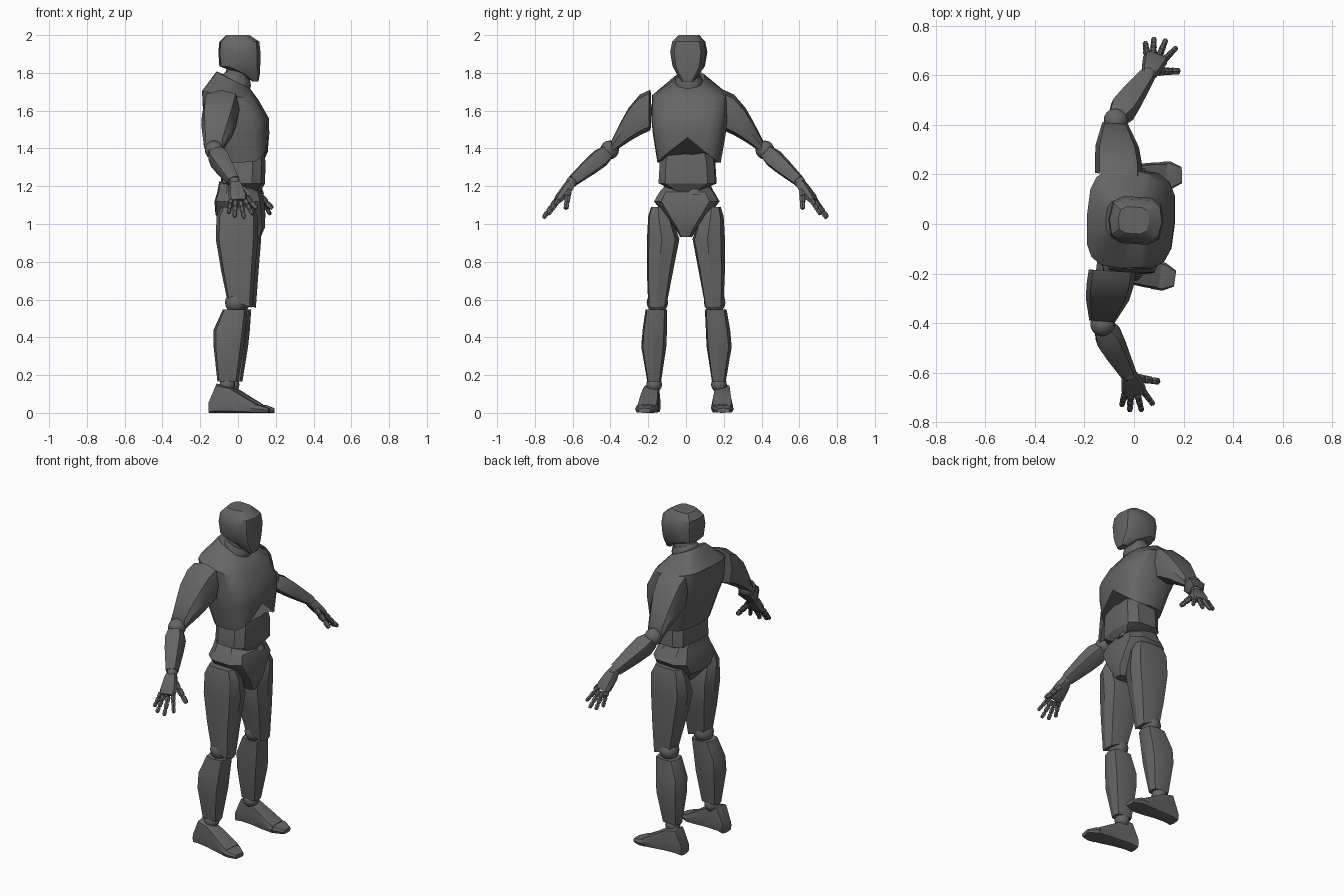
import bpy, bmesh, math
from mathutils import Vector, Matrix

if "Cube" in bpy.data.objects:
    bpy.data.objects.remove(bpy.data.objects["Cube"])

grey = bpy.data.materials.new("dark grey")
grey.diffuse_color = (0.13, 0.13, 0.13, 1)
grey.use_nodes = True
grey.node_tree.nodes["Principled BSDF"].inputs["Base Color"].default_value = grey.diffuse_color
TWIST = Matrix.Rotation(-0.065, 4, 'Z')   # whole figure is turned slightly
UP = (Vector((0, 0, 0)), Vector((0, 0, 1)))
SIDE = (Vector((0, 0, 0)), Vector((0, 1, 0)))


def finish(bm, name, angle=32):
    bmesh.ops.recalc_face_normals(bm, faces=bm.faces)
    bm.transform(TWIST)
    me = bpy.data.meshes.new(name)
    bm.to_mesh(me)
    bm.free()
    ob = bpy.data.objects.new(name, me)
    bpy.context.collection.objects.link(ob)
    me.materials.append(grey)
    bpy.ops.object.select_all(action='DESELECT')
    ob.select_set(True)
    bpy.context.view_layer.objects.active = ob
    bpy.ops.object.shade_smooth_by_angle(angle=math.radians(angle))
    return ob


def loft(name, a, b, secs, s=1, n=8, p=0.6, ref=(1, 0, 0), dy=0, edit=None):
    """Skin sections (t, u0, u1, v0, v1) placed along the axis a-b; s=-1 mirrors in y."""
    a, b = Vector(a), Vector(b)
    w = (b - a).normalized()
    u = Vector(ref)
    u = (u - w * u.dot(w)).normalized()
    v = w.cross(u)
    bm = bmesh.new()
    rings = []
    for t, u0, u1, v0, v1 in secs:
        ring = []
        for i in range(n):
            ang = 2 * math.pi * i / n
            c, d = math.cos(ang), math.sin(ang)
            c = math.copysign(abs(c) ** p, c) if abs(c) > 1e-6 else 0
            d = math.copysign(abs(d) ** p, d) if abs(d) > 1e-6 else 0
            q = a.lerp(b, t) + u * ((u0 + u1) / 2 + c * (u1 - u0) / 2) + v * ((v0 + v1) / 2 + d * (v1 - v0) / 2)
            ring.append(bm.verts.new((q.x, q.y * s + dy, q.z)))
        rings.append(ring)
    if edit:
        edit(rings)
    for r0, r1 in zip(rings, rings[1:]):
        for i in range(n):
            j = (i + 1) % n
            bm.faces.new((r0[i], r0[j], r1[j], r1[i]))
    bm.faces.new(rings[0])
    bm.faces.new(rings[-1])
    return finish(bm, name)


def tube(name, a, b, radii, s=1, **k):
    return loft(name, a, b, [(t, -x, x, -y, y) for t, x, y in radii], s, **k)


def ball(name, c, r, s=1):
    bm = bmesh.new()
    bmesh.ops.create_uvsphere(bm, u_segments=14, v_segments=8, radius=r,
                              matrix=Matrix.Translation((c[0], c[1] * s, c[2])))
    finish(bm, name)


def sym(rows):
    return [(z, x0, x1, -h, h) for z, x0, x1, h in rows]


# Head, neck and collar
loft("head", *UP, sym([(1.755, .075, .108, .032), (1.795, .01, .115, .06), (1.835, -.10, .117, .085),
     (1.91, -.105, .118, .098), (1.965, -.10, .112, .087), (2.0, -.065, .06, .055)]), n=10, dy=.015)
tube("neck", (-.03, .015, 1.68), (.015, .015, 1.87), [(0, .07, .065), (1, .06, .055)], p=.9, n=12)
tube("collar", (-.02, .015, 1.73), (-.003, .015, 1.785), [(0, .085, .075), (.5, .083, .075), (1, .068, .063)],
     p=.9, n=12)


# Chest: arched lower edge at the front, neck opening sloping forward
def chest_edit(rings):
    for q in rings[0]:
        if q.co.x > .03:
            q.co.z += .135 * max(0, 1 - abs(q.co.y - .015) / .165)
    for q in rings[-1]:
        q.co.z -= .5 * (q.co.x + .03)
    for q in rings[-2]:
        q.co.z -= .15 * (q.co.x + .03)


loft("chest", *UP, sym([(1.325, -.10, .157, .168), (1.475, -.15, .165, .193), (1.56, -.185, .163, .203),
     (1.68, -.192, .105, .2), (1.765, -.115, .06, .08)]), n=16, p=.62, dy=.018, edit=chest_edit)


# Abdomen with a pointed lower edge, and pelvis rising at the back
def abdomen_edit(rings):
    for q in rings[0]:
        q.co.z += .2 * abs(q.co.y - .01)


def pelvis_edit(rings):
    for q in rings[-1]:
        q.co.z -= .2 * q.co.x


loft("abdomen", *UP, sym([(1.165, -.05, .115, .08), (1.215, -.09, .143, .155), (1.33, -.09, .145, .148),
     (1.40, -.08, .135, .125), (1.48, -.07, .115, .08)]), n=10, dy=.01, edit=abdomen_edit)
loft("pelvis", *UP, sym([(.93, .02, .12, .03), (.98, -.06, .142, .06), (1.05, -.12, .145, .12),
     (1.12, -.125, .14, .175), (1.17, -.11, .125, .145), (1.205, -.10, .09, .12)]), n=10, dy=.005, edit=pelvis_edit)
loft("belt_clip", *UP, sym([(1.155, .12, .137, .03), (1.185, .105, .125, .025)]), n=4, p=1, dy=.05)


# Thigh ends slope so the knee shows at the back
def thigh_edit(rings):
    for q in rings[-1]:
        q.co.z -= .4 * q.co.x


for s, side in ((1, "left"), (-1, "right")):
    # Legs
    loft(side + "_thigh", *UP, [(1.09, -.08, .09, .10, .185), (1.04, -.105, .115, .075, .2),
         (.92, -.11, .115, .035, .207), (.75, -.08, .10, .068, .207), (.59, -.05, .085, .10, .2)], s, edit=thigh_edit)
    ball(side + "_knee", (-.003, .152, .585), .057, s)
    loft(side + "_shin", *UP, [(.548, -.07, .06, .10, .215), (.44, -.118, .052, .103, .232),
         (.35, -.118, .042, .107, .24), (.165, -.098, .012, .135, .208)], s)
    ball(side + "_ankle", (-.045, .172, .15), .042, s)
    up = (0, 0, 1)
    loft(side + "_foot", (-.14, .183, 0), (.12, .198, 0), [(0, 0, .06, -.04, .04), (.15, 0, .155, -.045, .042),
         (.42, 0, .14, -.048, .045), (.75, 0, .085, -.057, .055), (1, 0, .045, -.06, .058)], s, ref=up, p=.45)
    loft(side + "_toe", (.09, .2, 0), (.18, .207, 0), [(0, 0, .045, -.057, .058), (.5, 0, .042, -.058, .055),
         (1, 0, .025, -.035, .03)], s, ref=up, p=.45)
    # Arms: the upper arm is cut flat where it meets the chest
    loft(side + "_upper_arm", *SIDE, [(.195, -.17, .02, -1.71, -1.495), (.25, -.175, .015, -1.685, -1.47),
         (.31, -.175, 0, -1.615, -1.435), (.355, -.165, -.025, -1.535, -1.405), (.40, -.155, -.05, -1.445, -1.375)], s)
    ball(side + "_elbow", (-.10, .412, 1.392), .05, s)
    tube(side + "_forearm", (-.095, .425, 1.378), (.015, .6, 1.228),
         [(0, .04, .04), (.2, .056, .05), (.5, .05, .045), (1, .034, .03)], s)
    ball(side + "_wrist", (.02, .605, 1.222), .03, s)
    tube(side + "_palm", (.02, .605, 1.22), (.047, .68, 1.122),
         [(0, .028, .024), (.25, .038, .028), (.8, .05, .025), (1, .046, .017)], s, ref=(1, -.3, .1))
    # Fingers: three pinched segments each
    fingers = {"little": ((.008, .686, 1.128), (-.002, .735, 1.055)),
               "ring": ((.032, .69, 1.122), (.032, .755, 1.036)),
               "middle": ((.058, .685, 1.12), (.08, .751, 1.03)),
               "index": ((.08, .67, 1.128), (.125, .722, 1.05)),
               "thumb": ((.05, .62, 1.18), (.142, .628, 1.08))}
    for fn, (a, b) in fingers.items():
        r = .019 if fn == "thumb" else .015
        prof = []
        for k in range(3):
            f = r * (1 - .1 * k)
            prof += [(k / 3, f * .65, f * .65), (k / 3 + .06, f, f), (k / 3 + .27, f * .92, f * .92)]
        prof.append((1, r * .4, r * .4))
        tube(side + "_" + fn + "_finger", a, b, prof, s, n=6, p=.9)
